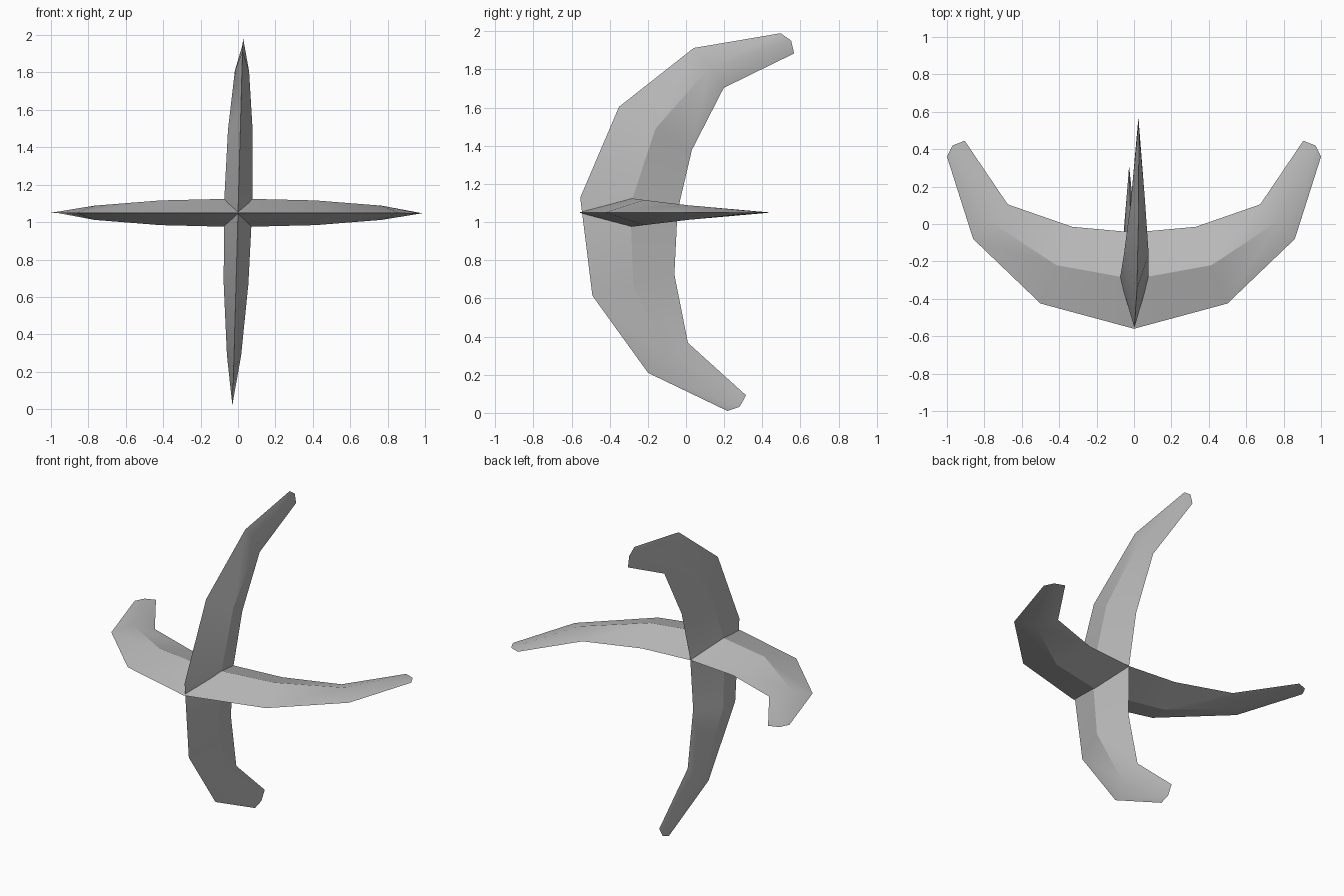
import bpy, bmesh
from mathutils import Matrix
from math import radians

if "Cube" in bpy.data.objects:
    bpy.data.objects.remove(bpy.data.objects["Cube"])

steel = bpy.data.materials.new("grey_steel")
steel.diffuse_color = (0.5, 0.5, 0.5, 1)
steel.use_nodes = True
steel.node_tree.nodes["Principled BSDF"].inputs["Base Color"].default_value = steel.diffuse_color

# Half crescent stations: outer edge, ridge, inner edge (x, y) and half thickness
STATIONS = [
    ((0.00, -0.56), (0.00, -0.295), (0.00, -0.045), 0.076),
    ((0.50, -0.425), (0.415, -0.22), (0.33, -0.015), 0.066),
    ((0.86, -0.08), (0.768, 0.013), (0.675, 0.105), 0.038),
    ((1.00, 0.36), (0.97, 0.42), (0.905, 0.445), 0.0),
]


def crescent(name, matrix):
    """Sharp-edged crescent blade with a raised ridge on both faces."""
    bm = bmesh.new()
    rows = []
    for side in (-1, 1):
        for outer, ridge, inner, t in (STATIONS[:0:-1] if side < 0 else STATIONS):
            o = bm.verts.new((side * outer[0], outer[1], 0))
            up = bm.verts.new((side * ridge[0], ridge[1], t))
            # the ridges meet in a single point at the tip
            low = bm.verts.new((side * ridge[0], ridge[1], -t)) if t else up
            i = bm.verts.new((side * inner[0], inner[1], 0))
            rows.append((o, up, i, low))
    for a, b in zip(rows, rows[1:]):
        for k in range(4):
            n = (k + 1) % 4
            quad = list(dict.fromkeys((a[k], a[n], b[n], b[k])))
            bm.faces.new(quad)
    bmesh.ops.recalc_face_normals(bm, faces=bm.faces)
    bm.transform(matrix)
    mesh = bpy.data.meshes.new(name)
    bm.to_mesh(mesh)
    bm.free()
    mesh.materials.append(steel)
    obj = bpy.data.objects.new(name, mesh)
    bpy.context.collection.objects.link(obj)
    bpy.ops.object.select_all(action='DESELECT')
    obj.select_set(True)
    bpy.context.view_layer.objects.active = obj
    bpy.ops.object.shade_smooth_by_angle(angle=radians(30))


# Level blade
lift = Matrix.Translation((0, 0, 1.05))
crescent("level_blade", lift)

# Upright blade, leaning back at the top and slightly sideways
upright = (Matrix.Rotation(radians(1.6), 4, 'Y')
           @ Matrix.Rotation(radians(-8), 4, 'X')
           @ Matrix.Rotation(radians(-90), 4, 'Y'))
crescent("upright_blade", lift @ upright)
